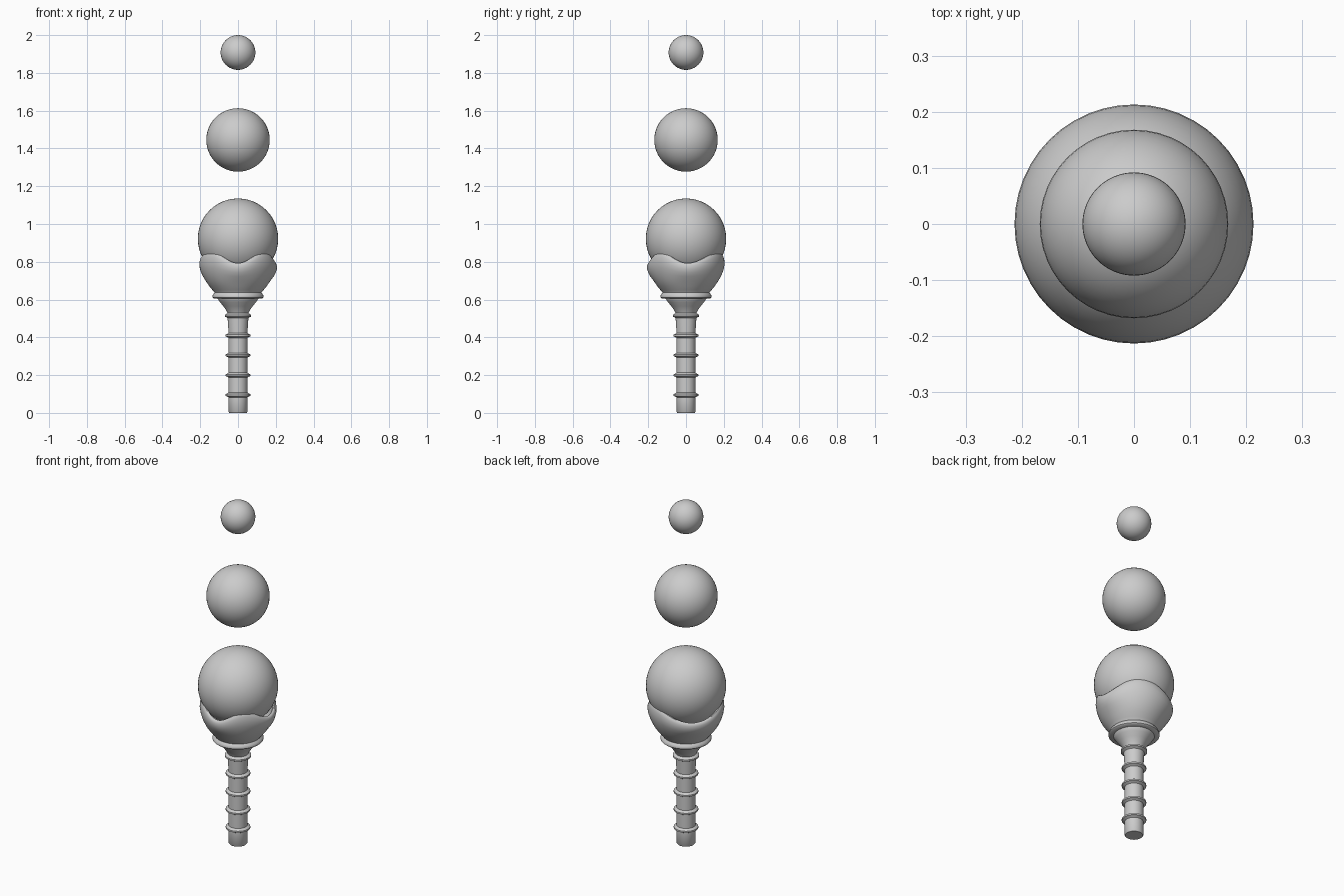
import bpy, bmesh
from math import sin, cos, pi, radians

if "Cube" in bpy.data.objects:
    bpy.data.objects.remove(bpy.data.objects["Cube"])

N = 64


def finish(name, bm, angle=40, subsurf=0):
    bmesh.ops.recalc_face_normals(bm, faces=bm.faces)
    me = bpy.data.meshes.new(name)
    bm.to_mesh(me)
    bm.free()
    ob = bpy.data.objects.new(name, me)
    bpy.context.collection.objects.link(ob)
    bpy.ops.object.select_all(action='DESELECT')
    bpy.context.view_layer.objects.active = ob
    ob.select_set(True)
    bpy.ops.object.shade_smooth_by_angle(angle=radians(angle))
    return ob


def lathe(name, profile, lift=lambda r, z, a: (r, z), n=N):
    """Revolve (r, z) points; lift may vary each point by angle."""
    bm = bmesh.new()
    rows = []
    for r, z in profile:
        row = []
        for i in range(n):
            a = 2 * pi * i / n
            rr, zz = lift(r, z, a)
            row.append(bm.verts.new((rr * cos(a), rr * sin(a), zz)))
        rows.append(row)
    for lo, hi in zip(rows, rows[1:]):
        for i in range(n):
            j = (i + 1) % n
            bm.faces.new((lo[i], lo[j], hi[j], hi[i]))
    bm.faces.new(rows[0])
    bm.faces.new(rows[-1])
    return finish(name, bm)


# Handle with raised rings, flaring into the cup base
handle = [(0.046, 0.0), (0.05, 0.005)]
for z in (0.095, 0.2, 0.305, 0.41, 0.515):
    r0 = 0.05 if z < 0.5 else 0.055
    top = 0.065 if z < 0.5 else 0.07
    handle += [(r0, z - 0.013), (r0 + 0.006, z - 0.009), (top, z - 0.005),
               (top, z + 0.004), (r0 + 0.006, z + 0.009), (r0, z + 0.013)]
handle += [(0.062, 0.543), (0.078, 0.565), (0.096, 0.587), (0.11, 0.608), (0.11, 0.63)]
lathe("handle", handle)

# Collar under the cup
lathe("collar", [(0.1, 0.605), (0.128, 0.606), (0.135, 0.612), (0.136, 0.619),
                 (0.131, 0.628), (0.123, 0.637), (0.1, 0.64)])

# Cup with an uneven wavy rim: (angle, rim height)
RIM = [(-90, 0.793), (-45, 0.852), (2, 0.793), (60, 0.852),
       (138, 0.79), (225, 0.852), (270, 0.793)]


def rim_height(a):
    d = (a * 180 / pi + 90) % 360 - 90
    for (a0, z0), (a1, z1) in zip(RIM, RIM[1:]):
        if a0 <= d <= a1:
            t = (1 - cos(pi * (d - a0) / (a1 - a0))) / 2
            return z0 + (z1 - z0) * t


def wave(r, z, a):
    h = rim_height(a)
    if z > 0.7:
        f = (z - 0.7) / 0.125
        z = 0.7 + (h - 0.7) * f
        r -= 0.007 * max(0, f) ** 2 * (h - 0.79) / 0.06
    return r, z


lathe("cup", [(0.118, 0.625), (0.124, 0.637), (0.135, 0.65), (0.153, 0.672), (0.172, 0.7),
              (0.189, 0.73), (0.2, 0.757), (0.206, 0.782), (0.206, 0.804),
              (0.203, 0.817), (0.198, 0.824), (0.192, 0.825), (0.187, 0.82),
              (0.187, 0.8), (0.183, 0.765), (0.17, 0.73), (0.155, 0.7),
              (0.13, 0.67), (0.1, 0.65)], wave, 96)

# Three stacked balls, shrinking upward
for name, r, z in (("large_ball", 0.213, 0.922), ("middle_ball", 0.168, 1.445),
                   ("small_ball", 0.092, 1.908)):
    bm = bmesh.new()
    bmesh.ops.create_uvsphere(bm, u_segments=48, v_segments=24, radius=r)
    bmesh.ops.translate(bm, verts=bm.verts, vec=(0, 0, z))
    finish(name, bm)
